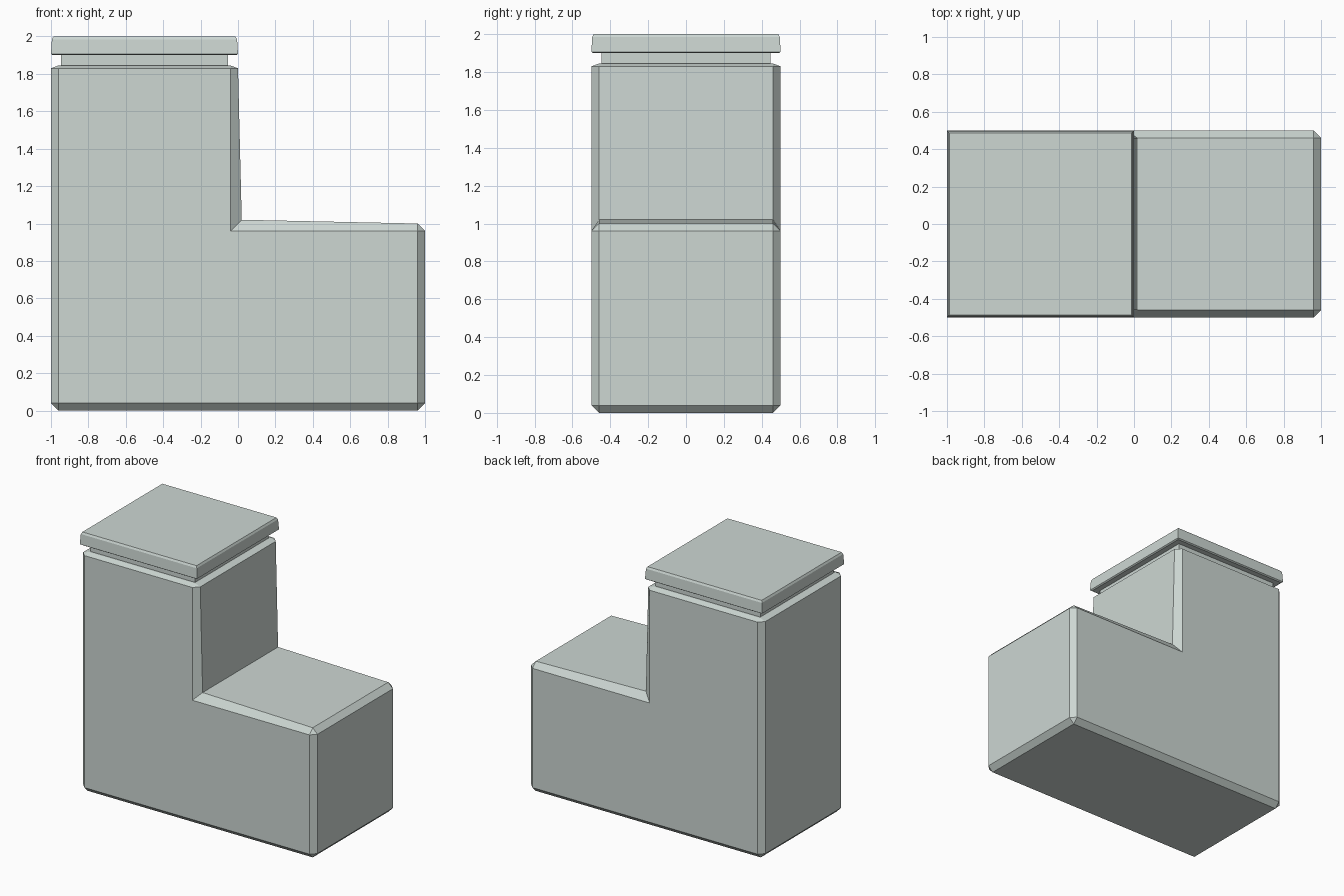
import bpy, bmesh

if "Cube" in bpy.data.objects:
    bpy.data.objects.remove(bpy.data.objects["Cube"])

mat = bpy.data.materials.new("pale grey green")
mat.diffuse_color = (0.61, 0.68, 0.65, 1)
mat.use_nodes = True
mat.node_tree.nodes["Principled BSDF"].inputs["Base Color"].default_value = mat.diffuse_color


def make_object(name, bm):
    bmesh.ops.remove_doubles(bm, verts=bm.verts, dist=0.0005)
    bmesh.ops.recalc_face_normals(bm, faces=bm.faces)
    mesh = bpy.data.meshes.new(name)
    bm.to_mesh(mesh)
    bm.free()
    mesh.materials.append(mat)
    obj = bpy.data.objects.new(name, mesh)
    bpy.context.collection.objects.link(obj)
    return obj


def loft(bm, rings):
    """Skin between consecutive rings, skipping collapsed corners."""
    for a, b in zip(rings, rings[1:]):
        n = len(a)
        for i in range(n):
            quad = []
            for p in (a[i], a[(i + 1) % n], b[(i + 1) % n], b[i]):
                if p not in quad:
                    quad.append(p)
            if len(quad) > 2:
                bm.faces.new([bm.verts.new(p) for p in quad])
    for ring in (rings[0], rings[-1]):
        bm.faces.new([bm.verts.new(p) for p in dict.fromkeys(ring)])


# L-shaped body: outer profile paired with the face outline it chamfers to
outer = [(-.96, 0), (.96, 0), (1, .04), (1, .96), (.96, 1), (.02, 1.02),
         (0, 1.83), (-.04, 1.845), (-.96, 1.845), (-1, 1.83), (-1, .04)]
face = [(-.96, .04), (.96, .04), (.96, .04), (.96, .96), (.96, .96), (-.04, .96),
        (-.04, 1.83), (-.04, 1.83), (-.96, 1.83), (-.96, 1.83), (-.96, .04)]
bm = bmesh.new()
loft(bm, [[(x, y, z) for x, z in prof] for prof, y in
          ((face, -.5), (outer, -.46), (outer, .46), (face, .5))])
make_object("stepped_body", bm)


# Square stacked parts centred on the tall half
def square_stack(name, levels):
    bm = bmesh.new()
    loft(bm, [[(-.5 + sx * r, sy * r, z) for sx, sy in
               ((-1, -1), (1, -1), (1, 1), (-1, 1))] for r, z in levels])
    make_object(name, bm)


square_stack("neck", [(.447, 1.84), (.447, 1.905)])
square_stack("cap", [(.49, 1.9), (.5, 1.907), (.495, 1.985), (.487, 2.0)])
